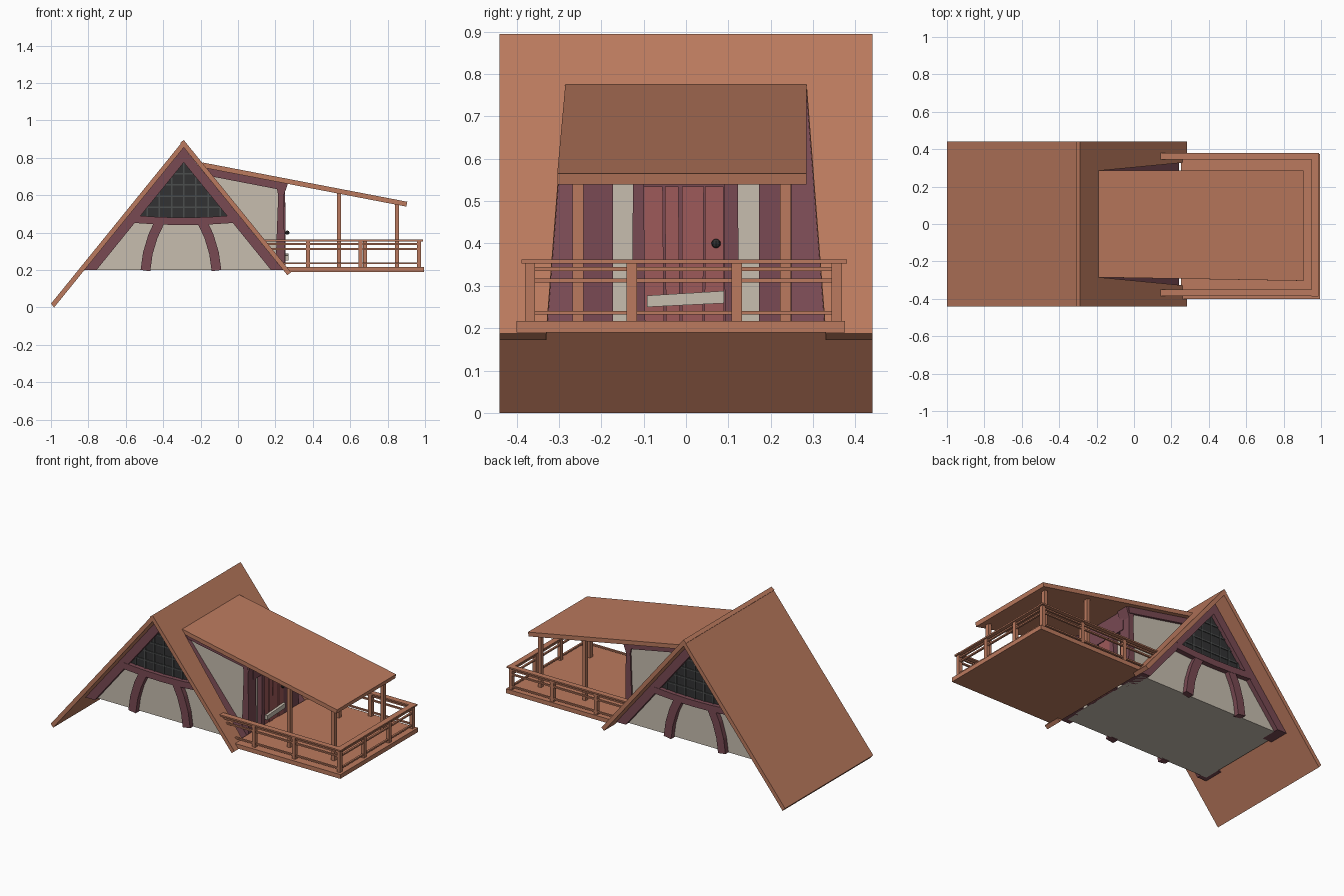
import bpy, bmesh, math
from mathutils import Vector, Matrix

if "Cube" in bpy.data.objects:
    bpy.data.objects.remove(bpy.data.objects["Cube"])


def material(name, r, g, b):
    m = bpy.data.materials.new(name)
    m.diffuse_color = (r, g, b, 1)
    m.use_nodes = True
    m.node_tree.nodes["Principled BSDF"].inputs["Base Color"].default_value = m.diffuse_color
    return m


WOOD = material("orange wood", 0.50, 0.195, 0.112)
BEAM = material("purple timber", 0.19, 0.068, 0.086)
CREAM = material("cream plaster", 0.57, 0.51, 0.43)
RED = material("red door wood", 0.34, 0.10, 0.10)
GLASS = material("dark glass", 0.032, 0.032, 0.033)
LEAD = material("window lead", 0.07, 0.075, 0.075)
IRON = material("black iron", 0.03, 0.03, 0.03)

K = 1.233          # roof pitch
RX, RZ = -0.29, 0.895   # ridge


def prism(name, pts, off, mat):
    """Extrude a 3D polygon by an offset vector."""
    bm = bmesh.new()
    off = Vector(off)
    a = [bm.verts.new(Vector(p)) for p in pts]
    b = [bm.verts.new(Vector(p) + off) for p in pts]
    n = len(pts)
    bm.faces.new(a)
    bm.faces.new(b[::-1])
    for i in range(n):
        bm.faces.new((a[i], b[i], b[(i + 1) % n], a[(i + 1) % n]))
    bmesh.ops.recalc_face_normals(bm, faces=bm.faces)
    me = bpy.data.meshes.new(name)
    bm.to_mesh(me)
    bm.free()
    me.materials.append(mat)
    ob = bpy.data.objects.new(name, me)
    bpy.context.collection.objects.link(ob)
    return ob


def slab(name, prof, y0, y1, mat):
    """Extrude an (x, z) profile from y0 to y1."""
    return prism(name, [(x, y0, z) for x, z in prof], (0, y1 - y0, 0), mat)


def box(name, x0, x1, y0, y1, z0, z1, mat):
    return slab(name, [(x0, z0), (x1, z0), (x1, z1), (x0, z1)], y0, y1, mat)


def both(name, prof, y0, y1, mat):
    """Same profile on front (-y) and back (+y)."""
    slab("front_" + name, prof, -y1, -y0, mat)
    slab("back_" + name, prof, y0, y1, mat)


def ribbon(path, w):
    """Outline of constant width around an (x, z) path."""
    p = [Vector(q) for q in path]
    left, right = [], []
    for i, q in enumerate(p):
        d = (p[min(i + 1, len(p) - 1)] - p[max(i - 1, 0)]).normalized()
        n = Vector((-d.y, d.x)) * w / 2
        left.append(tuple(q + n))
        right.append(tuple(q - n))
    return left + right[::-1]


def roof_x(z, drop=0.0):
    """x of the right slope at height z, lowered by drop."""
    return RX + (RZ - drop - z) / K


# main roof: plain left slope, right slope cut out around the dormer
slab("left_roof", [(RX, RZ), (-1, 0.02), (-0.983, 0), (RX, RZ - 0.04)], -0.44, 0.44, WOOD)
outline = [(-0.44, RZ), (-0.44, 0.188), (-0.33, 0.188), (-0.285, 0.765),
           (0.285, 0.765), (0.33, 0.188), (0.44, 0.188), (0.44, RZ)]
prism("right_roof", [(roof_x(z), y, z) for y, z in outline], (-0.0194, 0, -0.0158), WOOD)

# plaster body
F = 0.2
slab("house_body", [(RX, RZ - 0.07), (2 * RX - roof_x(F, 0.07), F), (roof_x(F, 0.07), F)],
     -0.32, 0.32, CREAM)
slab("dormer_body", [(-0.19, 0.75), (0.225, 0.67), (0.225, F), (-0.25, F)], -0.24, 0.24, CREAM)

# gable rafters
for s, side in ((-1, "left"), (1, "right")):
    prof = [(RX, RZ - 0.04), (RX + s * (roof_x(F, 0.04) - RX), F),
            (RX + s * (roof_x(F, 0.12) - RX), F), (RX, RZ - 0.12)]
    both(side + "_rafter", prof, 0.22, 0.35, BEAM)
    # curved braces
    path = [(RX + s * d, z) for d, z in ((0.10, 0.455), (0.135, 0.38), (0.162, 0.29), (0.175, 0.197))]
    if s < 0:
        path = [(x - 0.03, z) for x, z in path]
    both(side + "_brace", ribbon(path, 0.052), 0.31, 0.35, BEAM)
both("collar_beam", ribbon([(-0.56, 0.472), (-0.42, 0.463), (RX, 0.46), (-0.16, 0.463), (-0.02, 0.472)], 0.04),
     0.31, 0.352, BEAM)

# gable windows with lead lattice
both("window", [(RX, 0.785), (RX - 0.25, 0.475), (RX + 0.25, 0.475)], 0.315, 0.325, GLASS)
for i in range(-3, 4):
    x = RX + i * 0.065
    top = 0.775 - abs(i) * 0.065 * K
    both("window_upright", [(x - .004, .475), (x + .004, .475), (x + .004, top), (x - .004, top)],
         0.32, 0.33, LEAD)
for i in range(4):
    z = 0.535 + i * 0.06
    h = (0.775 - z) / K
    both("window_crossbar", [(RX - h, z - .004), (RX + h, z - .004), (RX + h, z + .004), (RX - h, z + .004)],
         0.32, 0.33, LEAD)

# dormer frame: sloping top beams, corner posts with flared heads, lintel
both("dormer_top_beam", ribbon([(-0.19, 0.735), (0.25, 0.65)], 0.05), 0.2, 0.255, BEAM)
both("dormer_post", [(0.2, F), (0.25, F), (0.245, 0.6), (0.268, 0.665), (0.2, 0.675), (0.215, 0.6)],
     0.172, 0.25, BEAM)
box("door_lintel", 0.2, 0.25, -0.2, 0.2, 0.54, 0.665, BEAM)


def plank(name, x0, x1, b0, b1, t0, t1, z0, z1, mat):
    """Upright board facing +x, slightly crooked: y range at base and top."""
    prism(name, [(x0, b0, z0), (x0, b1, z0), (x0, t1, z1), (x0, t0, z1)], (x1 - x0, 0, 0), mat)


# door
plank("left_door_jamb", 0.22, 0.255, -0.128, -0.096, -0.125, -0.1, F, 0.56, BEAM)
plank("right_door_jamb", 0.22, 0.255, 0.092, 0.126, 0.09, 0.122, F, 0.56, BEAM)
box("door_backing", 0.22, 0.232, -0.1, 0.095, F, 0.545, BEAM)
edges = [(-0.096, -0.052, -0.1, -0.055), (-0.047, -0.014, -0.05, -0.018),
         (-0.009, 0.04, -0.01, 0.042), (0.044, 0.09, 0.045, 0.088)]
for i, e in enumerate(edges):
    plank("door_plank", 0.23, 0.25 + 0.004 * (i % 2), *e, F, 0.535, RED)
prism("door_nailed_board", [(0.254, -0.092, 0.25), (0.254, 0.09, 0.259), (0.254, 0.09, 0.288),
                            (0.254, -0.092, 0.277)], (0.016, 0, 0), CREAM)
bpy.ops.mesh.primitive_uv_sphere_add(segments=8, ring_count=6, radius=0.011, location=(0.264, 0.071, 0.4))
bpy.context.object.name = "door_knob"
bpy.context.object.data.materials.append(IRON)

# porch roof, slightly wider at the low end
prism("porch_roof", [(-0.19, -0.285, 0.775), (0.905, -0.304, 0.565), (0.905, 0.285, 0.565), (-0.19, 0.285, 0.775)],
      (-0.005, 0, -0.026), WOOD)

# deck and porch posts
box("deck", 0.25, 0.995, -0.4, 0.375, 0.19, 0.217, WOOD)
for x in (0.54, 0.85):
    top = 0.757 - 0.192 * (x + 0.19)
    for y in (-0.255, 0.235):
        box("porch_post", x - 0.011, x + 0.011, y - 0.013, y + 0.013, 0.21, top, WOOD)


def rail_post(x, y):
    box("railing_post", x - 0.011, x + 0.011, y - 0.012, y + 0.012, 0.21, 0.354, WOOD)


# railing posts
for y in (-0.368, -0.128, 0.12, 0.356):
    rail_post(0.968, y)
for x, y in ((0.375, -0.368), (0.655, -0.368), (0.375, 0.356), (0.68, 0.356)):
    rail_post(x, y)

# railing bars: thin bars plus a wider cap, on three sides
for z0, z1, w in ((0.232, 0.241, 0.006), (0.308, 0.317, 0.006), (0.335, 0.344, 0.006), (0.353, 0.362, 0.018)):
    for y in (-0.368, 0.362):
        box("side_rail", roof_x(z1) - 0.005, 0.97 + w, y - w, y + w, z0, z1, WOOD)
    box("end_rail", 0.968 - w, 0.968 + w, -0.37 - w, 0.36 + w, z0, z1, WOOD)
